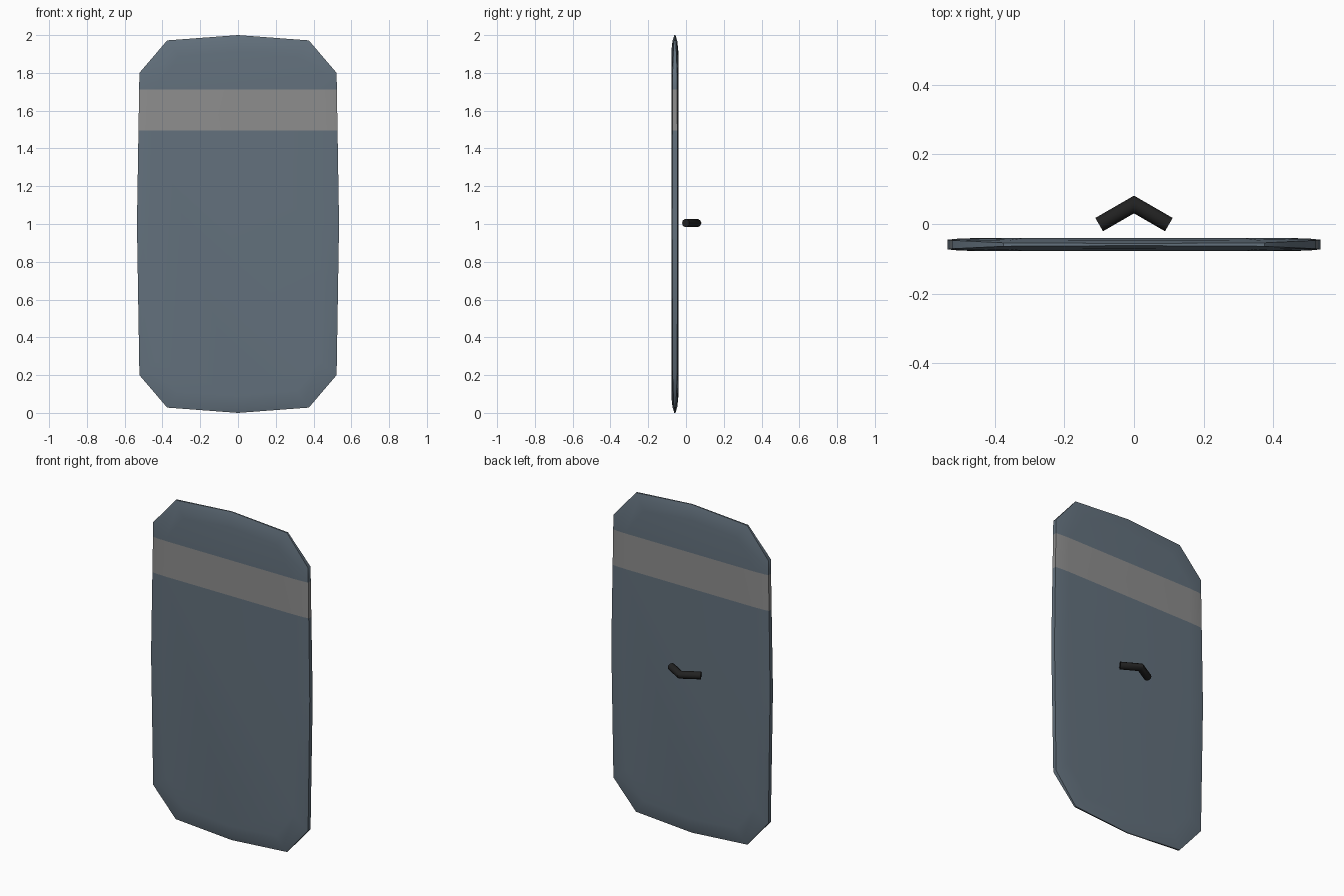
import bpy, bmesh, math

cube = bpy.data.objects.get("Cube")
if cube:
    bpy.data.objects.remove(cube, do_unlink=True)


def material(name, color):
    m = bpy.data.materials.new(name)
    m.use_nodes = True
    m.diffuse_color = (*color, 1)
    bsdf = m.node_tree.nodes["Principled BSDF"]
    bsdf.inputs["Base Color"].default_value = (*color, 1)
    bsdf.inputs["Roughness"].default_value = 0.6
    return m


slate = material("slate blue", (0.125, 0.165, 0.205))
grey = material("band grey", (0.27, 0.27, 0.27))
black = material("handle black", (0.015, 0.015, 0.015))


def skin(bm, rings):
    """Bridge matching rings of points and cap both ends."""
    loops = [[bm.verts.new(p) for p in ring] for ring in rings]
    n = len(loops[0])
    for a, b in zip(loops, loops[1:]):
        for i in range(n):
            j = (i + 1) % n
            bm.faces.new((a[i], a[j], b[j], b[i]))
    bm.faces.new(loops[0][::-1])
    bm.faces.new(loops[-1])
    bmesh.ops.recalc_face_normals(bm, faces=bm.faces)


def finish(name, bm, mats, angle):
    mesh = bpy.data.meshes.new(name)
    bm.to_mesh(mesh)
    bm.free()
    obj = bpy.data.objects.new(name, mesh)
    bpy.context.collection.objects.link(obj)
    for m in mats:
        mesh.materials.append(m)
    bpy.ops.object.select_all(action='DESELECT')
    obj.select_set(True)
    bpy.context.view_layer.objects.active = obj
    bpy.ops.object.shade_smooth_by_angle(angle=math.radians(angle))
    return obj


# Shield panel: chamfered outline (x, z from centre, rim half thickness)
quarter = [(0, 1.0, 0.003), (0.375, 0.972, 0.005), (0.522, 0.8, 0.012)]
right_half = quarter + [(0.535, 0, 0.014)] + [(x, -z, t) for x, z, t in quarter[::-1]]
outline = right_half + [(-x, z, t) for x, z, t in right_half[-2:0:-1]]
mid_y, half = -0.059, 0.019


def panel_ring(side, inset, depth):
    return [(x * (1 - inset * 1.9), mid_y + side * (t + (half - t) * depth),
             1 + z * (1 - inset)) for x, z, t in outline]


levels = [(0, 0), (0.03, 0.6), (0.09, 1)]
bm = bmesh.new()
skin(bm, [panel_ring(-1, *lv) for lv in levels[::-1]] + [panel_ring(1, *lv) for lv in levels])

# Grey band cut across the panel
low, high = 1.495, 1.712
for z in (low, high):
    bmesh.ops.bisect_plane(bm, geom=bm.verts[:] + bm.edges[:] + bm.faces[:],
                           plane_co=(0, 0, z), plane_no=(0, 0, 1))
for f in bm.faces:
    f.material_index = int(low < f.calc_center_median().z < high)
finish("shield_panel", bm, [slate, grey], 40)

# Bent grip bar behind the panel, mitred at the middle
slope = math.radians(30)
reach, radius, sides = 0.1, 0.022, 10
rings = []
for s in (-1, 0, 1):
    nx = s * math.sin(slope)
    ny = math.cos(slope) if s else 1 / math.cos(slope)
    cx, cy = s * reach, 0.056 - abs(s) * reach * math.tan(slope)
    ring = []
    for i in range(sides):
        a = math.tau * i / sides
        c = radius * math.cos(a)
        ring.append((cx + nx * c, cy + ny * c, 1.005 + radius * math.sin(a)))
    rings.append(ring)
bm = bmesh.new()
skin(bm, rings)
finish("grip_handle", bm, [black], 40)
